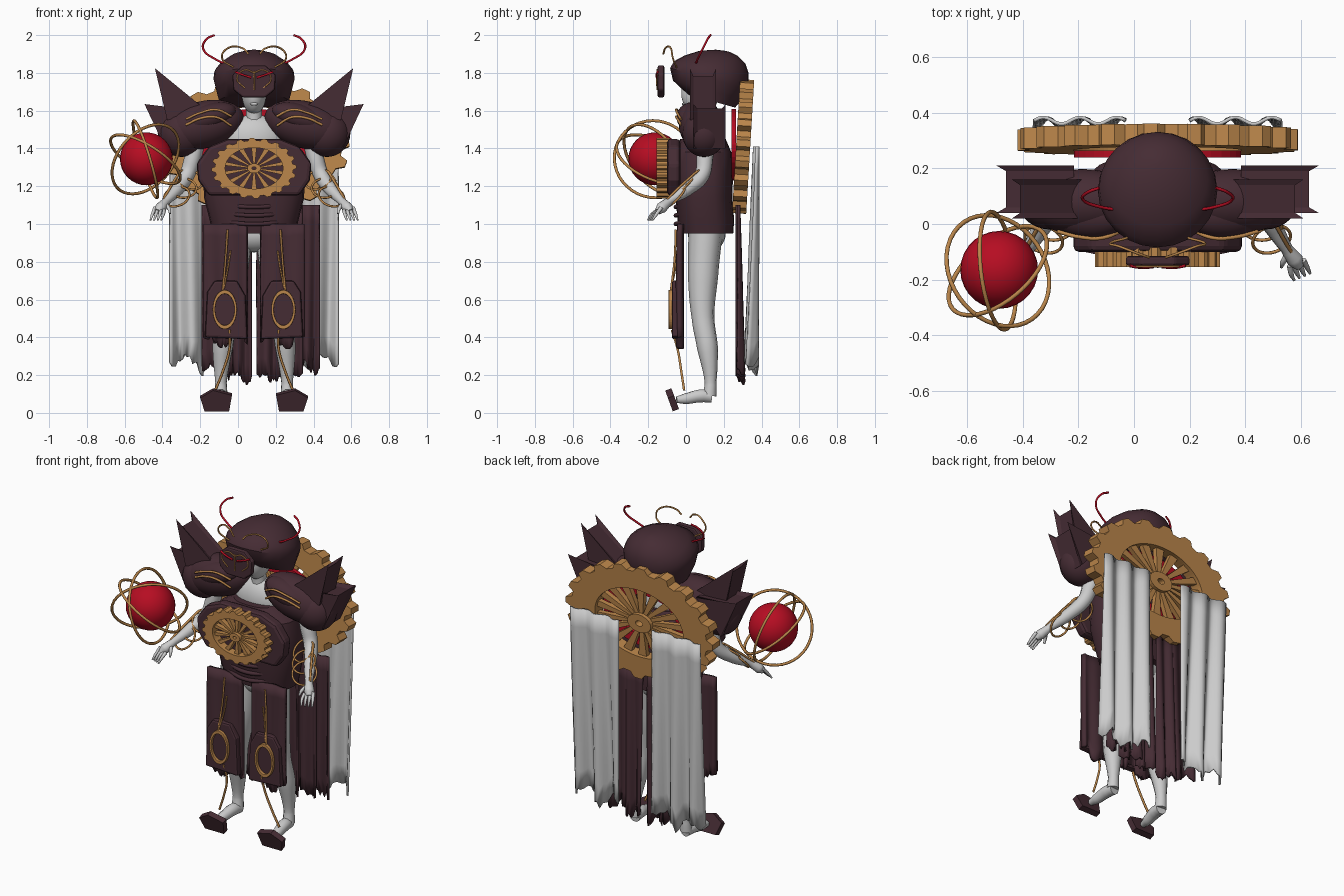
import bpy, bmesh, math, random
from math import sin, cos, pi
from mathutils import Vector

random.seed(4)
if "Cube" in bpy.data.objects:
    bpy.data.objects.remove(bpy.data.objects["Cube"])
C = 0.085  # body centre line


def material(name, rgb):
    m = bpy.data.materials.new(name)
    m.use_nodes = True
    m.diffuse_color = (*rgb, 1)
    m.node_tree.nodes["Principled BSDF"].inputs["Base Color"].default_value = (*rgb, 1)
    return m


DARK = material("dark plum", (0.06, 0.025, 0.034))
GOLD = material("bronze", (0.5, 0.24, 0.07))
RED = material("crimson", (0.47, 0.004, 0.016))
GREY = material("pale grey", (0.6, 0.6, 0.6))


def finish(ob, name, mat, smooth=35):
    ob.name = name
    ob.data.materials.clear()
    ob.data.materials.append(mat)
    bpy.ops.object.select_all(action='DESELECT')
    ob.select_set(True)
    bpy.context.view_layer.objects.active = ob
    if smooth:
        bpy.ops.object.shade_smooth_by_angle(angle=math.radians(smooth))
    return ob


def from_bmesh(bm, name, mat, smooth=35):
    bmesh.ops.recalc_face_normals(bm, faces=bm.faces)
    me = bpy.data.meshes.new(name)
    bm.to_mesh(me)
    bm.free()
    ob = bpy.data.objects.new(name, me)
    bpy.context.collection.objects.link(ob)
    return finish(ob, name, mat, smooth)


def plate(name, polys, y0, y1, mat, origin=(0, 0), tilt=0, bevel=0):
    """Flat x-z polygons thickened from y0 to y1."""
    bm = bmesh.new()
    for poly in polys:
        bm.faces.new([bm.verts.new((x, 0, z)) for x, z in poly])
    bmesh.ops.remove_doubles(bm, verts=bm.verts, dist=1e-5)
    ob = from_bmesh(bm, name, mat, 0)
    ob.location = (origin[0], (y0 + y1) / 2, origin[1])
    ob.rotation_euler.x = tilt
    mod = ob.modifiers.new("thick", 'SOLIDIFY')
    mod.thickness, mod.offset = y1 - y0, 0
    if bevel:
        b = ob.modifiers.new("bevel", 'BEVEL')
        b.width, b.segments = bevel, 2
    return ob


def oval_ring(rx, rz, inner, n=36):
    """Quads of a flat oval ring."""
    return [[(rx * r * cos(2 * pi * k / n), rz * r * sin(2 * pi * k / n))
             for r, k in ((inner, i), (1, i), (1, i + 1), (inner, i + 1))] for i in range(n)]


def loft(name, rings, mat, power=1.0, n=24):
    """Rings of (x, y, z, rx, ry) joined into a closed skin."""
    bm = bmesh.new()
    def p(c):
        return math.copysign(abs(c) ** power, c)
    loops = [[bm.verts.new((x + rx * p(cos(2 * pi * i / n)), y + ry * p(sin(2 * pi * i / n)), z))
              for i in range(n)] for x, y, z, rx, ry in rings]
    for a, b in zip(loops, loops[1:]):
        for i in range(n):
            bm.faces.new((a[i], a[(i + 1) % n], b[(i + 1) % n], b[i]))
    bm.faces.new(loops[0])
    bm.faces.new(loops[-1])
    return from_bmesh(bm, name, mat)


def tube(name, pts, mat, r=0.006, sides=1):
    """Smooth tube through points (x, y, z[, radius])."""
    cu = bpy.data.curves.new(name, 'CURVE')
    cu.dimensions, cu.bevel_depth, cu.bevel_resolution = '3D', 1, sides
    cu.resolution_u, cu.use_fill_caps = 6, True
    sp = cu.splines.new('BEZIER')
    sp.bezier_points.add(len(pts) - 1)
    for b, p in zip(sp.bezier_points, pts):
        b.co, b.radius = p[:3], p[3] if len(p) > 3 else r
        b.handle_left_type = b.handle_right_type = 'AUTO'
    ob = bpy.data.objects.new(name, cu)
    bpy.context.collection.objects.link(ob)
    bpy.ops.object.select_all(action='DESELECT')
    ob.select_set(True)
    bpy.context.view_layer.objects.active = ob
    bpy.ops.object.convert(target='MESH')
    return finish(bpy.context.object, name, mat, 75)


def ball(name, loc, scale, mat, rot=(0, 0, 0)):
    bpy.ops.mesh.primitive_uv_sphere_add(segments=28, ring_count=16, location=loc, rotation=rot)
    bpy.context.object.scale = scale
    return finish(bpy.context.object, name, mat)


def hoop(name, loc, normal, radius, thick, mat):
    bpy.ops.mesh.primitive_torus_add(major_radius=radius, minor_radius=thick, major_segments=40,
                                     minor_segments=8, location=loc)
    ob = bpy.context.object
    ob.rotation_euler = Vector(normal).to_track_quat('Z', 'Y').to_euler()
    return finish(ob, name, mat, 60)


def gear(name, z, rx, rz, y0, y1, teeth, inner, spokes, tilt=0):
    def at(r, a):
        return (rx * r * cos(a), rz * r * sin(a))
    n = teeth * 4
    out = [1 if i % 4 < 2 else 0.92 for i in range(n)]
    A = [2 * pi * (i + 0.25 * (i % 2)) / n for i in range(n)]
    rim = [[at(inner, A[i]), at(out[i], A[i]), at(out[(i + 1) % n], A[(i + 1) % n]),
            at(inner, A[(i + 1) % n])] for i in range(n)]
    plate(name + "_rim", rim, y0, y1, GOLD, (C, z), tilt)
    arms = []
    for k in range(spokes):
        a = 2 * pi * (k + 0.5) / spokes
        arms.append([at(0.1, a - 0.2), at(inner + 0.03, a - 0.09), at(inner + 0.03, a + 0.09), at(0.1, a + 0.2)])
    m = (y0 + y1) / 2
    plate(name + "_spokes", arms, m - 0.015, m + 0.015, GOLD, (C, z), tilt)
    plate(name + "_hub", oval_ring(rx * 0.16, rz * 0.16, 0.3, 20), y0, y1, GOLD, (C, z), tilt)


def drape(name, x0, x1, top, bottom, y_top, y_low, wave, folds, mat, ragged=0.05, thick=0.008):
    """Hanging folded cloth with a torn hem; the folds deepen downwards."""
    bm = bmesh.new()
    cols, rows, grid = int(folds * 10), 10, []
    for i in range(cols + 1):
        u = i / cols
        low = bottom + random.uniform(0, ragged) + ragged * 0.6 * sin(u * folds * 4)
        col = []
        for j in range(rows + 1):
            t = j / rows
            y = y_top + (y_low - y_top) * t + wave * (0.35 + 0.65 * t) * sin(2 * pi * folds * u + t)
            col.append(bm.verts.new((x0 + (x1 - x0) * u, y, top + (low - top) * t)))
        grid.append(col)
    for a, b in zip(grid, grid[1:]):
        for j in range(rows):
            bm.faces.new((a[j], a[j + 1], b[j + 1], b[j]))
    ob = from_bmesh(bm, name, mat, 50)
    mod = ob.modifiers.new("thick", 'SOLIDIFY')
    mod.thickness, mod.offset = thick, 0


# Torso armour, chest plate and the two gears
loft("torso_armour", [(C, 0.11, 0.95, 0.22, 0.14), (C, 0.105, 1.02, 0.235, 0.15), (C, 0.095, 1.14, 0.265, 0.15),
                      (C, 0.09, 1.28, 0.27, 0.16), (C, 0.09, 1.38, 0.25, 0.15), (C, 0.09, 1.45, 0.14, 0.12)],
     DARK, 0.75)
half = [(0.14, 1.45), (0.24, 1.41), (0.305, 1.32), (0.295, 1.23), (0.24, 1.15)]
plate("chest_plate", [half + [(-x, z) for x, z in reversed(half)]], -0.1, -0.03, DARK, (C, 0), 0, 0.02)
gear("chest_gear", 1.295, 0.225, 0.16, -0.155, -0.085, 20, 0.68, 14)
gear("back_gear", 1.41, 0.505, 0.355, 0.265, 0.34, 20, 0.6, 18, -0.06)
plate("back_red_ring", oval_ring(0.3, 0.19, 0.68), 0.24, 0.265, RED, (C, 1.42))
for k in range(3):
    z = 1.0 + 0.045 * k
    tube("waist_band", [(C + x, -0.055 + 2.2 * x * x, z + 0.6 * x * x) for x in (-0.2, -0.1, 0, 0.1, 0.2)], DARK, 0.012)

# Body, neck and face
ball("bust", (C, 0.1, 1.45), (0.16, 0.09, 0.13), GREY)
tube("neck", [(C, 0.1, 1.48, 0.055), (C, 0.085, 1.57, 0.042), (C, 0.08, 1.66, 0.042)], GREY, sides=3)
ball("head", (C, 0.075, 1.69), (0.065, 0.1, 0.11), GREY)
ball("pelvis", (C, 0.11, 0.95), (0.18, 0.1, 0.1), GREY)
ball("lips", (C, -0.01, 1.635), (0.022, 0.012, 0.008), GREY)

# Helmet: lowered cheeks, wide band and a crown swept backwards
helm = loft("helmet", [(0, 0.045, -0.09, 0.185, 0.13), (0, 0.01, -0.04, 0.2, 0.19), (0, 0, 0.02, 0.215, 0.212),
                       (0, 0.003, 0.06, 0.21, 0.205), (0, 0.02, 0.105, 0.18, 0.175), (0, 0.04, 0.15, 0.125, 0.125),
                       (0, 0.055, 0.178, 0.06, 0.06), (0, 0.06, 0.186, 0.01, 0.01)], DARK)
helm.location, helm.rotation_euler.x = (C, 0.115, 1.75), -0.27
mask = [(0.06, 1.84), (0.115, 1.79), (0.11, 1.71), (0.06, 1.67)]
plate("face_mask", [mask + [(-x, z) for x, z in reversed(mask)]], -0.15, -0.115, DARK, (C, 0), 0, 0.01)
tube("mask_centre_line", [(C, -0.152, 1.81), (C, -0.155, 1.75), (C, -0.152, 1.71)], GOLD, 0.004)

for s in (1, -1):
    def side(pts):
        return [(C + s * p[0], *p[1:]) for p in pts]

    # Helmet trim and feelers
    tube("mask_eye", side([(0.015, -0.154, 1.775), (0.06, -0.156, 1.79), (0.1, -0.15, 1.805)]), RED, 0.006)
    tube("mask_trim", side([(0, -0.153, 1.8), (0.05, -0.153, 1.815), (0.09, -0.15, 1.77), (0.05, -0.152, 1.72)]), GOLD, 0.004)
    tube("red_feeler", side([(0.13, 0.05, 1.84), (0.2, 0.06, 1.87), (0.27, 0.09, 1.93), (0.25, 0.115, 1.98),
                             (0.21, 0.13, 2.0)]), RED, 0.006)
    tube("bronze_feeler", side([(0.11, -0.05, 1.83), (0.17, -0.07, 1.88), (0.14, -0.08, 1.93),
                                (0.06, -0.11, 1.93), (0.03, -0.12, 1.9)]), GOLD, 0.005)

    # Pauldrons with layered shells, trim and blade spikes
    ball("pauldron", (C + s * 0.27, 0.08, 1.525), (0.22, 0.118, 0.125), DARK, (0, s * 0.25, 0))
    ball("pauldron_outer", (C + s * 0.385, 0.095, 1.48), (0.125, 0.115, 0.125), DARK)
    ball("pauldron_ridge", (C + s * 0.24, 0.035, 1.565), (0.15, 0.085, 0.07), DARK, (0, s * 0.3, 0))
    for k in range(2):
        tube("pauldron_trim", side([(0.12, -0.02, 1.52 + 0.05 * k), (0.2, -0.05, 1.565 + 0.04 * k),
                                    (0.28, -0.047, 1.56 + 0.03 * k), (0.36, -0.027, 1.525 + 0.03 * k)]), GOLD, 0.007)
    for tip, a, b, y0, y1 in (((0.525, 1.825), (0.25, 1.6), (0.46, 1.55), 0.02, 0.16),
                              ((0.58, 1.635), (0.3, 1.6), (0.47, 1.4), 0.04, 0.21)):
        bm = bmesh.new()
        rows = []
        for y, pull in ((y0, 0), (y0 + 0.02, 0.18), (y1 - 0.02, 0.18), (y1, 0)):
            t = [tip[i] + ((a[i] + b[i]) / 2 - tip[i]) * pull for i in (0, 1)]
            rows.append([bm.verts.new((C + s * q[0], y, q[1])) for q in (t, a, b)])
        for p, q in zip(rows, rows[1:]):
            for i in range(3):
                bm.faces.new((p[i], p[(i + 1) % 3], q[(i + 1) % 3], q[i]))
        bm.faces.new(rows[0])
        bm.faces.new(rows[-1])
        from_bmesh(bm, "shoulder_spike", DARK, 0)

    # Arms, hands and bracelets
    tube("arm", side([(0.3, 0.11, 1.47, 0.05), (0.325, 0.1, 1.35, 0.045), (0.355, 0.085, 1.26, 0.041),
                      (0.41, 0, 1.18, 0.036), (0.465, -0.09, 1.12, 0.022), (0.495, -0.13, 1.085, 0.03),
                      (0.51, -0.15, 1.065, 0.018)]), GREY, sides=3)
    for k in range(4):
        d = (k - 1.5) * 0.016
        tube("finger", side([(0.5 + d, -0.14 + d * 0.4, 1.08 + d * 0.3, 0.011), (0.51 + d * 1.2, -0.17 + d * 0.5, 1.05, 0.009),
                             (0.52 + d * 1.2, -0.19 + d * 0.5, 1.02, 0.005)]), GREY)
    tube("thumb", side([(0.475, -0.1, 1.11, 0.013), (0.45, -0.14, 1.08, 0.01), (0.445, -0.155, 1.055, 0.006)]), GREY)
    for k in range(3):
        hoop("bracelet", (C + s * (0.34 + 0.035 * k), 0.035 - 0.045 * k, 1.235 - 0.045 * k),
             (s * (0.25 - 0.25 * k), 0.72, -0.68), 0.07, 0.006, GOLD)
    tube("forearm_line", side([(0.39, 0.06, 1.28), (0.44, -0.03, 1.2), (0.48, -0.1, 1.13)]), GOLD, 0.007)

    # Legs, feet and toe plates
    tube("leg", side([(0.09, 0.105, 0.98, 0.092), (0.115, 0.09, 0.72, 0.08), (0.145, 0.09, 0.5, 0.06),
                      (0.165, 0.113, 0.35, 0.056), (0.175, 0.13, 0.16, 0.031), (0.175, 0.125, 0.09, 0.036)]), GREY, sides=3)
    tube("foot", side([(0.172, 0.135, 0.085, 0.033), (0.178, 0.08, 0.09, 0.036), (0.187, 0, 0.075, 0.03),
                       (0.193, -0.05, 0.07, 0.018)]), GREY, sides=3)
    toe = [(-0.065, -0.055), (0.065, -0.055), (0.088, 0.02), (0.02, 0.062), (-0.08, 0.035)]
    plate("toe_plate", [[(s * x, z) for x, z in toe]], -0.09, -0.055, DARK, (C + s * 0.197, 0.066), 0.35)

    # Tabard panels with knee shields
    drape("tabard", C + s * 0.035, C + s * 0.265, 1.0, 0.36, -0.03, -0.035, 0.01, 2, DARK, 0.05, 0.03)
    shield = [(0.09, 0.7), (0.21, 0.7), (0.248, 0.64), (0.26, 0.4), (0.035, 0.39), (0.045, 0.62)]
    plate("knee_shield", [[(C + s * x, z) for x, z in shield]], -0.075, -0.03, DARK, (0, 0), 0, 0.012)
    plate("knee_ring", oval_ring(0.064, 0.104, 0.8), -0.092, -0.07, GOLD, (C + s * 0.155, 0.547), 0, 0.003)
    tube("tabard_line", side([(0.14, -0.055, 0.97), (0.15, -0.06, 0.82), (0.165, -0.08, 0.65)]), GOLD, 0.006)
    tube("tabard_branch", side([(0.125, -0.055, 0.86), (0.14, -0.058, 0.76), (0.16, -0.08, 0.66)]), GOLD, 0.005)
    tube("shin_line", side([(0.13, -0.075, 0.44), (0.13, -0.045, 0.34), (0.165, -0.025, 0.22), (0.205, -0.01, 0.12)]), GOLD, 0.007)

    # Pale cloak halves hanging from the back gear
    drape("pale_cloak", C + s * 0.115, C + s * 0.445, 1.41, 0.23, 0.372, 0.347, 0.034, 2.5, GREY, 0.06, 0.012)

# Dark train in torn strips
for x0, x1, low in ((-0.19, -0.03, 0.21), (-0.05, 0.07, 0.17), (0.1, 0.22, 0.17), (0.2, 0.34, 0.19), (0.32, 0.43, 0.22)):
    drape("dark_train", x0, x1, 1.1, low, 0.275, 0.288, 0.02, 1.5, DARK, 0.04, 0.012)

# Floating orb with its three rings
orb = (-0.485, -0.165, 1.345)
ball("orb", orb, (0.14,) * 3, RED)
for normal in ((1, 0.12, 0.3), (0.5, 0.35, 0.8), (-0.55, 0.65, 0.5)):
    hoop("orb_ring", (-0.49, -0.168, 1.343), normal, 0.213, 0.008, GOLD)
